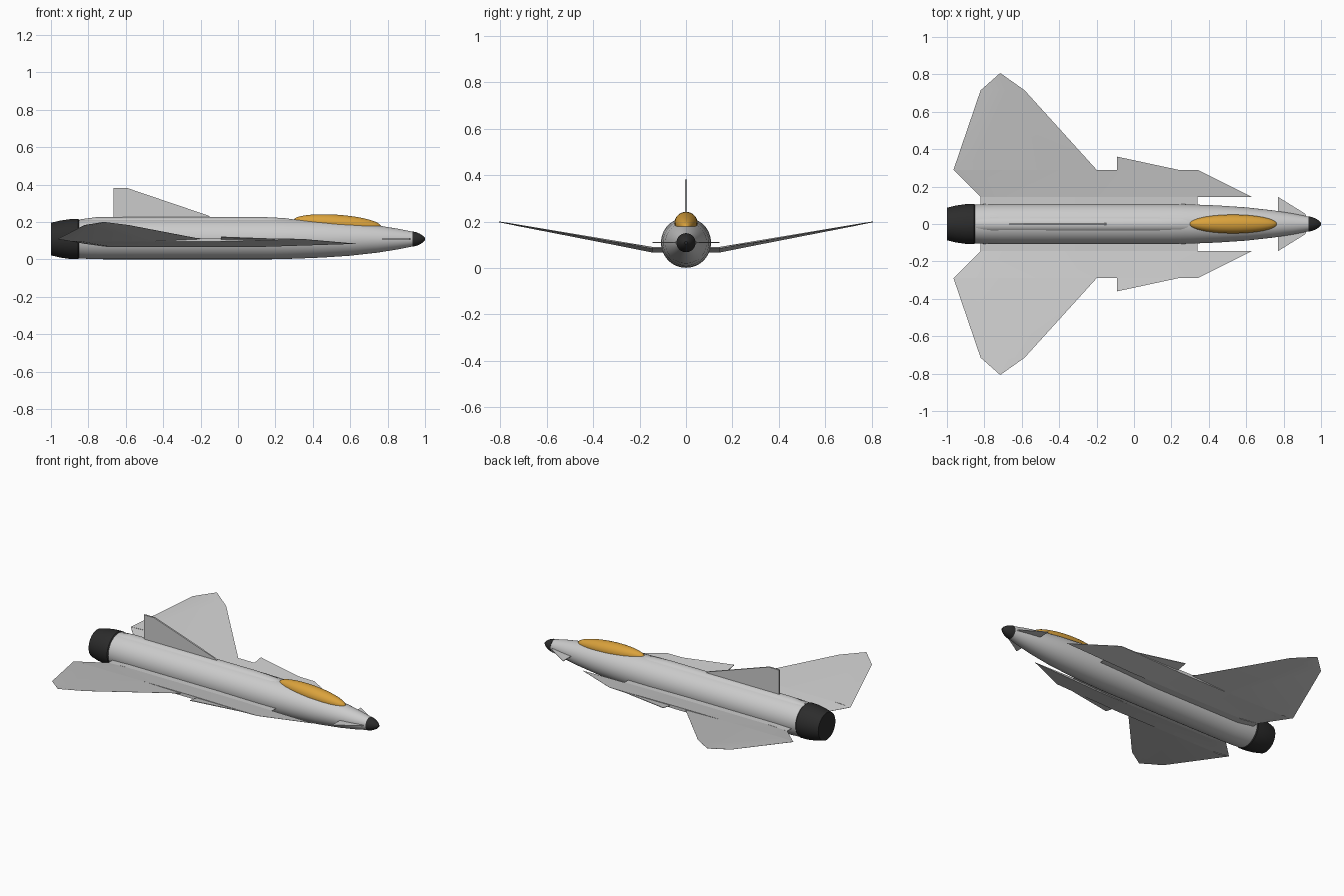
import bpy, bmesh, math
from mathutils import Matrix

if "Cube" in bpy.data.objects:
    bpy.data.objects.remove(bpy.data.objects["Cube"])

def material(name, rgb):
    m = bpy.data.materials.new(name)
    m.diffuse_color = (*rgb, 1)
    m.use_nodes = True
    m.node_tree.nodes["Principled BSDF"].inputs["Base Color"].default_value = m.diffuse_color
    return m

GREY = material("light_grey", (0.60, 0.60, 0.60))
DARK = material("charcoal", (0.025, 0.025, 0.025))
AMBER = material("amber", (0.70, 0.36, 0.045))
AXIS = 0.109  # height of the fuselage axis

def finish(name, bm, mat, smooth=None):
    bmesh.ops.remove_doubles(bm, verts=bm.verts, dist=1e-5)
    bmesh.ops.recalc_face_normals(bm, faces=bm.faces)
    me = bpy.data.meshes.new(name)
    bm.to_mesh(me)
    bm.free()
    ob = bpy.data.objects.new(name, me)
    bpy.context.collection.objects.link(ob)
    me.materials.append(mat)
    if smooth:
        bpy.ops.object.select_all(action='DESELECT')
        ob.select_set(True)
        bpy.context.view_layer.objects.active = ob
        bpy.ops.object.shade_smooth_by_angle(angle=math.radians(smooth))
    return ob

def loft(bm, rings):
    """Skin closed rings of equal length and cap both ends."""
    vs = [[bm.verts.new(p) for p in r] for r in rings]
    n = len(vs[0])
    for a, b in zip(vs, vs[1:]):
        for i in range(n):
            j = (i + 1) % n
            bm.faces.new((a[i], a[j], b[j], b[i]))
    bm.faces.new(vs[0])
    bm.faces.new(vs[-1])

def ring(x, ry, rz, z, n=48):
    return [(x, ry * math.cos(2 * math.pi * i / n), z + rz * math.sin(2 * math.pi * i / n))
            for i in range(n)]

def lathe(name, profile, mat):
    bm = bmesh.new()
    loft(bm, [ring(x, r, r, AXIS) for x, r in profile])
    return finish(name, bm, mat, 35)

def prism(name, pts, offset, mat):
    """Flat outline extruded by a vector."""
    bm = bmesh.new()
    loft(bm, [pts, [tuple(a + b for a, b in zip(p, offset)) for p in pts]])
    return finish(name, bm, mat)

# Body of revolution: fuselage, nose cap, exhaust
lathe("fuselage", [(-0.85, 0.103), (-0.80, 0.106), (-0.72, 0.108), (0.18, 0.108), (0.3, 0.105),
                   (0.45, 0.099), (0.6, 0.089), (0.75, 0.072), (0.85, 0.056), (0.935, 0.039)], GREY)
lathe("nose_cap", [(0.934, 0.041), (0.955, 0.036), (0.975, 0.027), (0.99, 0.017), (1.0, 0.006)], DARK)
lathe("exhaust_nozzle", [(-0.845, 0.1), (-0.855, 0.107), (-0.9, 0.106), (-0.95, 0.099), (-1.0, 0.087)], DARK)

# Low dorsal spine
bm = bmesh.new()
loft(bm, [ring(x, w, h, 0.19, 24) for x, w, h in
          [(-0.845, 0.038, 0.024), (-0.76, 0.042, 0.036), (0.13, 0.042, 0.037), (0.25, 0.04, 0.031), (0.36, 0.03, 0.015)]])
finish("dorsal_spine", bm, GREY, 35)

# Canopy: stretched, slightly nose-down ellipsoid
bm = bmesh.new()
bmesh.ops.create_uvsphere(bm, u_segments=40, v_segments=24, radius=1)
bm.transform(Matrix.Translation((0.53, 0, 0.192)) @ Matrix.Rotation(math.radians(4), 4, 'Y')
             @ Matrix.Diagonal((0.235, 0.05, 0.047, 1)))
finish("canopy", bm, AMBER, 60)

# Tail fin
prism("tail_fin", [(-0.665, -0.005, 0.19), (-0.665, -0.005, 0.381), (-0.59, -0.005, 0.381),
                   (-0.16, -0.005, 0.235), (-0.10, -0.005, 0.19)], (0, 0.01, 0), GREY)

# Wing panels: each section is (y, rear x, front x, thickness)
def height(y):
    return 0.085 + 0.174 * max(0, y - 0.145)

def rib(side, y, xb, xf, t):
    top = [(0, 0), (0.1, 0.3), (0.65, 0.3), (1, 0)]
    low = [(1, -0.08), (0.65, -0.9), (0.1, -0.9), (0, -0.08)]
    return [(xb + (xf - xb) * f, side * y, height(y) + k * t) for f, k in top + low]

PANELS = {
    "wing_root": [(0.0, -0.82, 0.34, 0.02), (0.145, -0.82, 0.34, 0.02)],
    "wing_strake": [(0.145, -0.82, 0.63, 0.02), (0.29, -0.965, 0.34, 0.016)],
    "wing_outer": [(0.29, -0.965, -0.2, 0.016), (0.715, -0.82, -0.585, 0.006), (0.805, -0.718, -0.712, 0.003)],
}
for side, label in ((1, "left"), (-1, "right")):
    for name, sections in PANELS.items():
        bm = bmesh.new()
        loft(bm, [rib(side, *s) for s in sections])
        finish(f"{label}_{name}", bm, GREY, 30)
    # Notched leading edge step
    prism(f"{label}_wing_tooth", [(x, side * y, height(y) - 0.004) for x, y in
                                  [(-0.09, 0.285), (-0.09, 0.36), (0.235, 0.29), (0.235, 0.285)]],
          (0, 0, 0.004), GREY)
    # Nose canard
    prism(f"{label}_canard", [(x, side * y, AXIS - 0.002) for x, y in
                              [(0.77, 0.03), (0.77, 0.145), (0.915, 0.055), (0.928, 0.03)]],
          (0, 0, 0.004), GREY)
